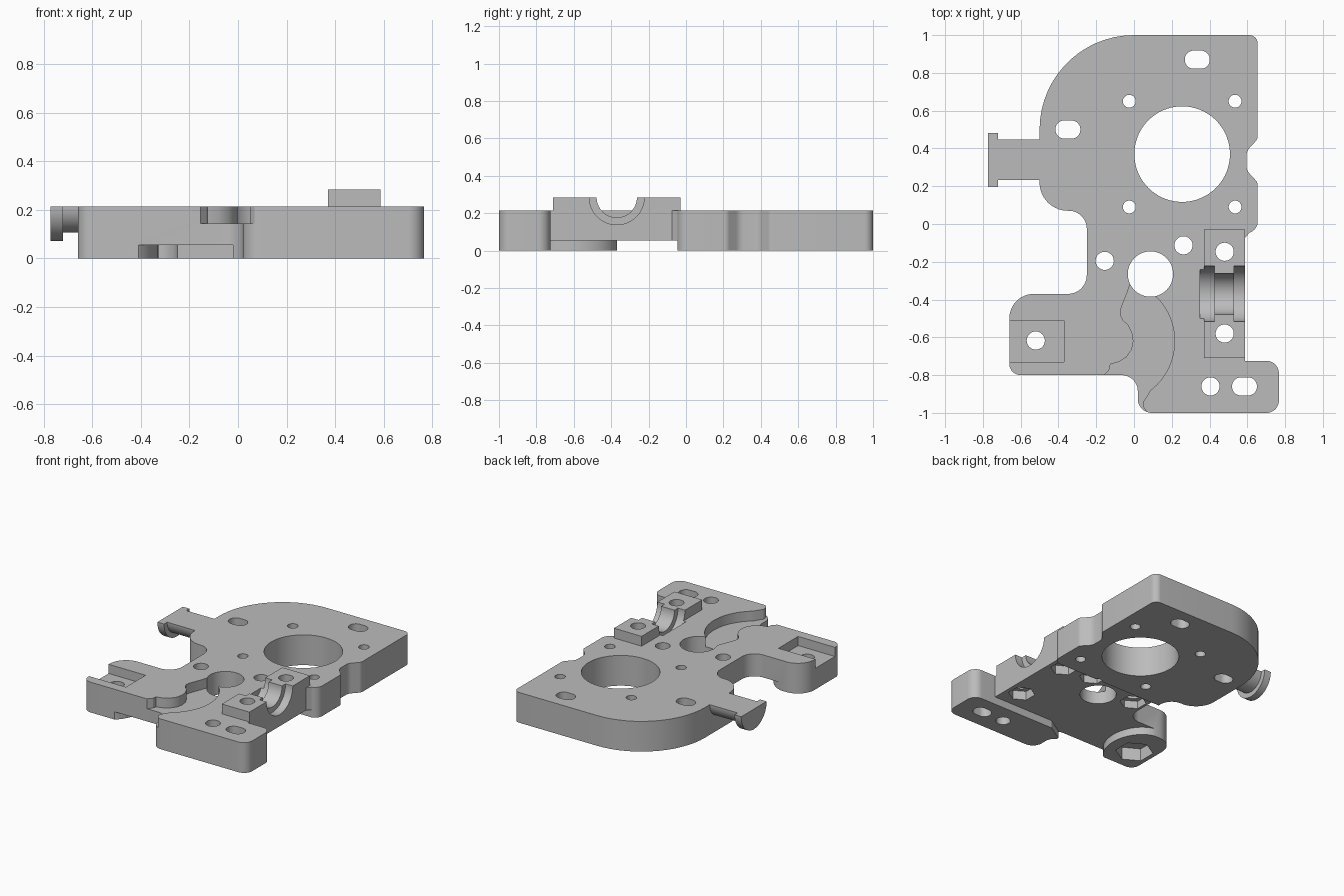
import bpy, bmesh, math
from mathutils import Vector, Matrix

if "Cube" in bpy.data.objects:
    bpy.data.objects.remove(bpy.data.objects["Cube"])

grey = bpy.data.materials.new("plain grey")
grey.use_nodes = True
grey.diffuse_color = (0.5, 0.5, 0.5, 1)
grey.node_tree.nodes["Principled BSDF"].inputs["Base Color"].default_value = (0.5, 0.5, 0.5, 1)

TOP, LOW, POCKET, SADDLE_TOP = 0.215, 0.055, 0.145, 0.285


def rounded(corners):
    """Outline from (x, y, radius) corners, each replaced by an arc."""
    pts, n = [], len(corners)
    for i, (x, y, r) in enumerate(corners):
        p = Vector((x, y))
        if r == 0:
            pts.append(p)
            continue
        a = (Vector(corners[i - 1][:2]) - p).normalized()
        b = (Vector(corners[(i + 1) % n][:2]) - p).normalized()
        half = a.angle(b) / 2
        c = p + (a + b).normalized() * r / math.sin(half)
        d = r / math.tan(half)
        s, e = p + a * d - c, p + b * d - c
        sweep = s.angle_signed(e)
        steps = max(4, int(abs(sweep) / math.radians(6)))
        for k in range(steps + 1):
            t = -sweep * k / steps
            pts.append(c + Matrix.Rotation(t, 2) @ s)
    return pts


def circle(x, y, r, n=40, start=0.0):
    return [(x + r * math.cos(start + math.tau * k / n),
             y + r * math.sin(start + math.tau * k / n)) for k in range(n)]


def slot(x, y, half, r):
    return rounded([(x - half, y - r, r * .98), (x + half, y - r, r * .98),
                    (x + half, y + r, r * .98), (x - half, y + r, r * .98)])


def prism(name, pts, lo, hi, along_x=False):
    """Extrude an outline upwards, or a (y, z) section along x."""
    bm = bmesh.new()
    place = (lambda p: (lo, p[0], p[1])) if along_x else (lambda p: (p[0], p[1], lo))
    face = bm.faces.new([bm.verts.new(place(p)) for p in pts])
    ext = bmesh.ops.extrude_face_region(bm, geom=[face])
    step = (hi - lo, 0, 0) if along_x else (0, 0, hi - lo)
    bmesh.ops.translate(bm, vec=step, verts=[v for v in ext["geom"] if isinstance(v, bmesh.types.BMVert)])
    bmesh.ops.recalc_face_normals(bm, faces=bm.faces)
    me = bpy.data.meshes.new(name)
    bm.to_mesh(me)
    bm.free()
    ob = bpy.data.objects.new(name, me)
    me.materials.append(grey)
    bpy.context.collection.objects.link(ob)
    return ob


def combine(target, tool, operation="DIFFERENCE"):
    mod = target.modifiers.new("combine", "BOOLEAN")
    mod.operation, mod.solver, mod.object = operation, "EXACT", tool
    bpy.context.view_layer.objects.active = target
    bpy.ops.object.modifier_apply(modifier=mod.name)
    bpy.data.objects.remove(tool)


def cut(pts, lo=-0.1, hi=0.5, along_x=False):
    combine(plate, prism("cutter", pts, lo, hi, along_x))


# Main plate
plate = prism("mounting_plate", rounded([
    (.655, 1, .045), (.655, .45, .04), (.595, .385, .06), (.595, .285, .06), (.655, .22, .04),
    (.655, -.035, .06), (.612, -.045, .01), (.587, -.075, 0), (.587, -.725, 0),
    (.767, -.725, .065), (.767, -1, .065), (.02, -1, .075), (.02, -.8, .085),
    (-.66, -.8, .06), (-.66, -.37, .13), (-.25, -.37, .1), (-.25, .07, .095),
    (-.5, .07, .15), (-.5, 1, .5)]), 0, TOP)

# Raised saddle block
combine(plate, prism("saddle", [(.37, -.71), (.587, -.71), (.587, -.03), (.37, -.03)], .1, SADDLE_TOP), "UNION")

# Underside relief, leaving a round foot on the left and a solid front corner
foot = [(-.515 + .187 * math.cos(a), -.605 + .237 * math.sin(a))
        for a in [math.radians(d) for d in range(90, -61, -6)]]
cut([(1, -.045), (-.3, -.045), (-.3, -.33), (-.515, -.33)] + foot +
    [(-.4, -.9), (-.02, -.9), (-.02, -.8), (.1, -.725), (1, -.725)], -.1, LOW)

# Curved pocket in the upper face
arc = [(-.115 + .33 * math.cos(a), -.62 + .33 * math.sin(a))
       for a in [math.radians(d) for d in range(-52, 49, 4)]]
cut([(.06, -1.05), (.07, -.998), (.05, -.97), (.05, -.94)] + arc +
    [(.087, -.3), (-.015, -.3), (-.035, -.36), (-.07, -.45), (-.073, -.48), (-.058, -.51),
     (-.03, -.535), (-.01, -.575), (-.003, -.62), (-.012, -.665), (-.04, -.705), (-.08, -.73),
     (-.125, -.742), (-.13, -.77), (-.155, -.798), (-.155, -1.05)], POCKET, .5)

# Square recess on the foot, open at the side
cut([(-.8, -.73), (-.37, -.73), (-.37, -.51), (-.8, -.51)], .15, .5)

# Stepped half-round bearing groove in the saddle
for x0, x1, r in [(.35, .425, .147), (.42, .535, .108), (.53, .7, .147)]:
    cut(circle(-.37, SADDLE_TOP, r, 64), x0, x1, True)

# Motor opening, pivot opening and screw holes
cut(circle(.255, .37, .253, 96))
cut(circle(.087, -.265, .12, 56))
for x in (-.025, .535):
    for y in (.09, .65):
        cut(circle(x, y, .034, 32))
cut(circle(.405, -.86, .048))
for x, y in [(.335, .87), (-.35, .5), (.585, -.86)]:
    cut(slot(x, y, .066, .048))

# Screw holes with hexagonal nut pockets below
for x, y, r, depth in [(-.155, -.195, .088, .11), (.262, -.113, .088, .11), (.48, -.147, .088, .12),
                       (.48, -.58, .088, .12), (-.52, -.617, .125, .09)]:
    cut(circle(x, y, .048))
    cut(circle(x, y, r, 6, math.pi / 6), -.1, depth)


# Side arm: half-round bar with a half-round end flange
def half_round(r):
    return [(.34 + r * math.cos(math.pi * k / 32), TOP - r * math.sin(math.pi * k / 32)) for k in range(33)]


arm = prism("side_arm", half_round(.108), -.74, -.45, True)
combine(arm, prism("flange", half_round(.143), -.772, -.72, True), "UNION")
combine(plate, arm, "UNION")

bpy.ops.object.select_all(action="DESELECT")
plate.select_set(True)
bpy.context.view_layer.objects.active = plate
bpy.ops.object.shade_smooth_by_angle(angle=math.radians(25))
